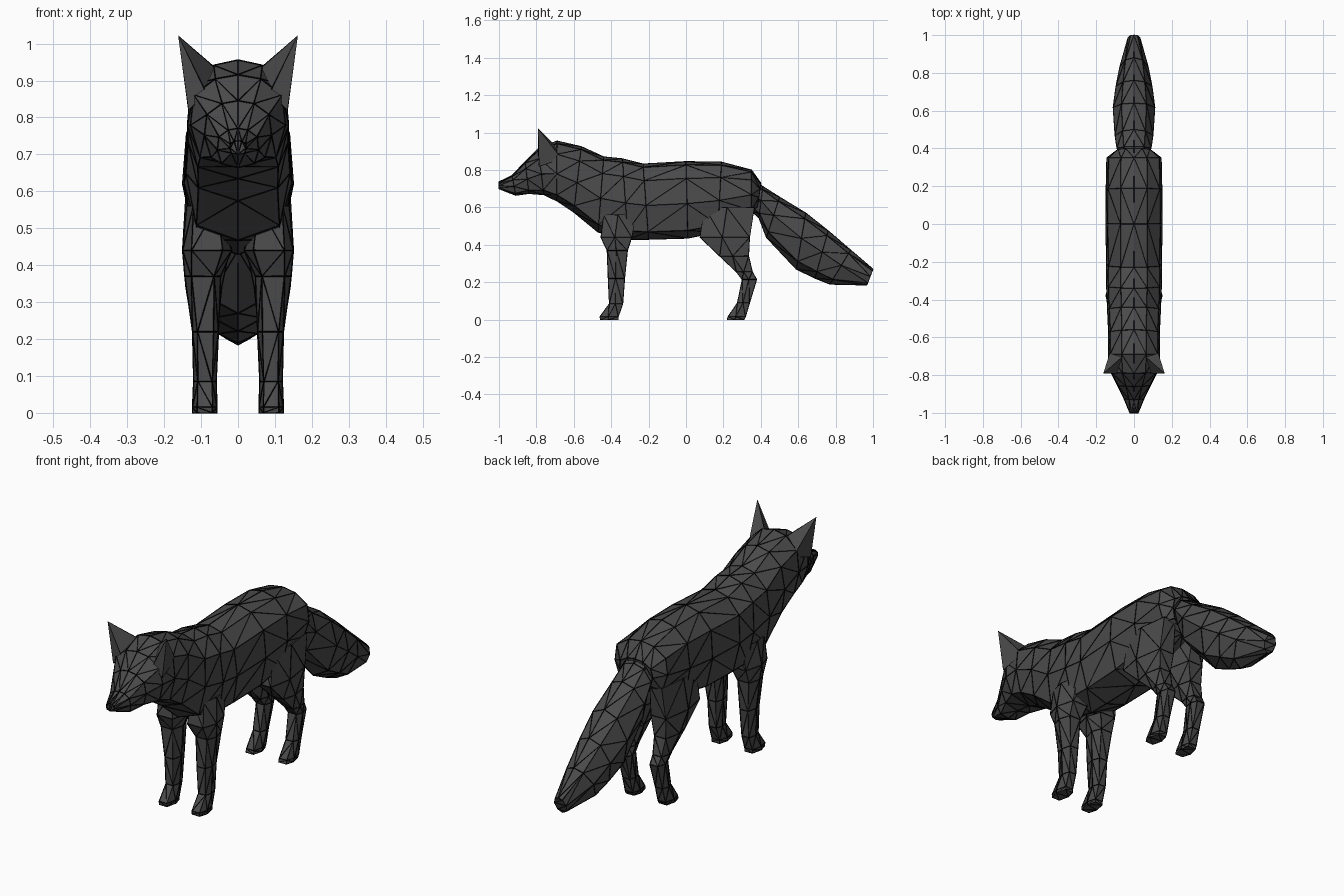
import bpy, bmesh
from mathutils import Vector

cube = bpy.data.objects.get("Cube")
if cube:
    bpy.data.objects.remove(cube, do_unlink=True)


def material(name, value):
    m = bpy.data.materials.new(name)
    m.use_nodes = True
    col = (value, value, value, 1)
    m.diffuse_color = col
    m.node_tree.nodes["Principled BSDF"].inputs["Base Color"].default_value = col
    return m


FUR = material("charcoal fur", 0.07)
LINE = material("black edge line", 0.0)
WIRE = 0.0055


def finish(name, bm):
    """Triangulate, store the part and lay a black wire cage over its edges."""
    bmesh.ops.recalc_face_normals(bm, faces=bm.faces)
    bmesh.ops.triangulate(bm, faces=bm.faces, quad_method='BEAUTY')
    mesh = bpy.data.meshes.new(name)
    bm.to_mesh(mesh)
    bm.free()
    cage = mesh.copy()
    for label, data, mat in ((name, mesh, FUR), (name + "_edge_lines", cage, LINE)):
        data.materials.append(mat)
        ob = bpy.data.objects.new(label, data)
        bpy.context.scene.collection.objects.link(ob)
    mod = ob.modifiers.new("Wire", 'WIREFRAME')
    mod.thickness = WIRE
    mod.offset = 0
    mod.use_even_offset = False
    mod.use_replace = True


def loft(name, rings):
    """Skin a list of closed rings and cap both ends."""
    bm = bmesh.new()
    loops = [[bm.verts.new(p) for p in ring] for ring in rings]
    n = len(loops[0])
    for a, b in zip(loops, loops[1:]):
        for i in range(n):
            j = (i + 1) % n
            bm.faces.new((a[i], a[j], b[j], b[i]))
    bm.faces.new(loops[0])
    bm.faces.new(loops[-1])
    finish(name, bm)


def spine_ring(section, half):
    """Symmetric ring hung between a top and a bottom point (y, z)."""
    yt, zt, yb, zb, w = section
    pts = [(x * w, yb + (yt - yb) * t, zb + (zt - zb) * t) for x, t in half]
    return pts + [(-x, y, z) for x, y, z in reversed(pts) if abs(x) > 1e-6]


def leg_ring(section, side):
    """Six-sided ring between front and back y, inner and outer x."""
    yf, yb, z, xi, xo = section
    d, inset = yb - yf, (xo - xi) * 0.18
    pts = [(xi + inset, yf), (xo - inset, yf), (xo, yf + d * 0.45),
           (xo - inset, yb), (xi + inset, yb), (xi, yf + d * 0.55)]
    return [(side * x, y, z) for x, y in pts]


# Head, neck and body: top y, top z, bottom y, bottom z, half width
body_half = [(0, 1), (0.48, 0.955), (0.93, 0.78), (1, 0.45), (0.8, 0.1), (0, 0)]
body = [
    (-1.00, .737, -1.00, .700, .022), (-0.93, .770, -0.91, .665, .055),
    (-0.86, .845, -0.84, .675, .090), (-0.79, .915, -0.76, .668, .128),
    (-0.69, .955, -0.69, .635, .136), (-0.56, .925, -0.60, .575, .134),
    (-0.44, .870, -0.47, .468, .140), (-0.34, .860, -0.31, .430, .145),
    (-0.23, .832, -0.20, .430, .145), (0.00, .845, 0.01, .436, .149),
    (0.19, .842, 0.17, .470, .147), (0.35, .800, 0.35, .560, .144),
    (0.40, .730, 0.38, .590, .090)]
loft("body", [spine_ring(s, body_half) for s in body])

# Bushy tail
tail_half = [(0, 1), (0.6, 0.9), (1, 0.55), (0.7, 0.14), (0, 0)]
tail = [
    (0.34, .770, 0.35, .580, .070), (0.41, .712, 0.39, .545, .090),
    (0.50, .655, 0.43, .440, .100), (0.64, .570, 0.59, .270, .110),
    (0.76, .475, 0.69, .222, .095), (0.88, .372, 0.77, .190, .075),
    (1.00, .270, 0.967, .185, .032)]
loft("tail", [spine_ring(s, tail_half) for s in tail])

# Legs: front y, back y, z, inner x, outer x
front_leg = [
    (-.440, -.270, .56, .040, .138), (-.455, -.290, .44, .018, .149),
    (-.422, -.313, .37, .048, .143), (-.416, -.328, .22, .054, .122),
    (-.410, -.338, .085, .060, .119), (-.460, -.362, .016, .058, .122),
    (-.458, -.362, .0, .058, .122)]
hind_leg = [
    (.100, .365, .60, .040, .140), (.075, .340, .44, .025, .149),
    (.180, .335, .34, .045, .140), (.270, .355, .255, .054, .126),
    (.300, .378, .215, .055, .121), (.275, .340, .09, .060, .119),
    (.225, .318, .016, .058, .122), (.220, .310, .0, .058, .122)]

for side, label in ((1, "left"), (-1, "right")):
    loft(label + "_front_leg", [leg_ring(s, side) for s in front_leg])
    loft(label + "_hind_leg", [leg_ring(s, side) for s in hind_leg])

    # Pointed ear
    bm = bmesh.new()
    base = [bm.verts.new((side * x, y, z)) for x, y, z in
            ((.058, -.70, .930), (.085, -.79, .865), (.134, -.785, .820), (.122, -.665, .860))]
    tip = bm.verts.new((side * .161, -.79, 1.02))
    for i in range(4):
        bm.faces.new((base[i], base[(i + 1) % 4], tip))
    bm.faces.new(base)
    finish(label + "_ear", bm)
